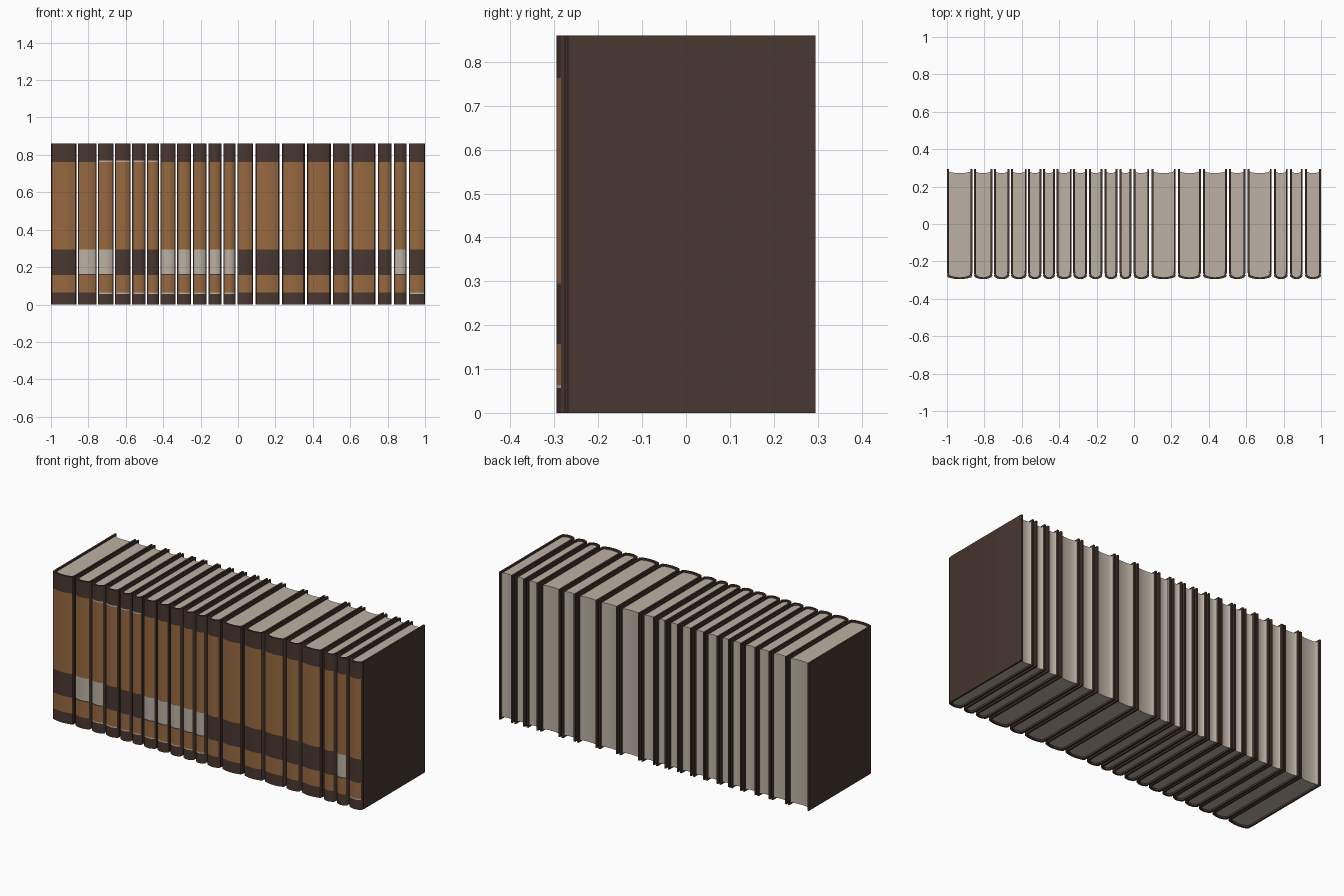
import bpy, bmesh, math

old = bpy.data.objects.get("Cube")
if old:
    bpy.data.objects.remove(old, do_unlink=True)


def material(name, rgb):
    m = bpy.data.materials.new(name)
    m.use_nodes = True
    m.diffuse_color = (*rgb, 1)
    m.node_tree.nodes["Principled BSDF"].inputs["Base Color"].default_value = (*rgb, 1)
    return m


LEATHER = material("dark brown leather", (0.065, 0.038, 0.030))
TAN = material("tan spine panel", (0.31, 0.14, 0.050))
PAPER = material("paper", (0.50, 0.44, 0.37))

HEIGHT, DEPTH, BOARD = 0.86, 0.295, 0.010
LINE = 0.007

# Spine panel boundaries, with a thin pale line next to some of them
LOW, MID_LOW, MID_HIGH, HIGH = 0.064, 0.157, 0.295, 0.763
LEVELS = [0, LOW - LINE, LOW, MID_LOW, MID_LOW + LINE, MID_HIGH, HIGH, HIGH + LINE, HEIGHT]


def extrude_loop(bm, loop, levels):
    """Stack copies of a closed outline and join them with side faces."""
    rings = [[bm.verts.new((x, y, z)) for x, y in loop] for z in levels]
    sides = []
    for k, (a, b) in enumerate(zip(rings, rings[1:])):
        for i in range(len(loop)):
            j = (i + 1) % len(loop)
            sides.append((k, i, bm.faces.new((a[i], a[j], b[j], b[i]))))
    return rings, sides


def finish(bm, name, mats, x):
    bmesh.ops.recalc_face_normals(bm, faces=bm.faces)
    mesh = bpy.data.meshes.new(name)
    bm.to_mesh(mesh)
    bm.free()
    for m in mats:
        mesh.materials.append(m)
    obj = bpy.data.objects.new(name, mesh)
    obj.location.x = x
    bpy.context.collection.objects.link(obj)
    bpy.ops.object.select_all(action="DESELECT")
    obj.select_set(True)
    bpy.context.view_layer.objects.active = obj
    bpy.ops.object.shade_smooth_by_angle(angle=math.radians(30))


def spine_points(hw):
    """Rounded spine from the left board to the right board."""
    reach = hw - 0.006
    pts = []
    for s in range(9):
        t = -1 + s / 4
        pts.append((reach * t, -DEPTH + 0.010 * t * t))
    return [(-hw, -0.276)] + pts + [(hw, -0.276)]


def build_book(number, x0, x1, lines):
    hw, cx = (x1 - x0) / 2, (x0 + x1) / 2
    spine = spine_points(hw)

    # Cover: two boards, hinge grooves and spine as one U-shaped shell
    outer = ([(-hw, DEPTH), (-hw, -0.262), (-hw + 0.003, -0.269)] + spine
             + [(hw - 0.003, -0.269), (hw, -0.262), (hw, DEPTH)])
    shrink = (hw - BOARD) / hw
    inner = [(x * shrink, y if y > 0 else y + BOARD) for x, y in outer]
    n = len(outer)
    bm = bmesh.new()
    rings, sides = extrude_loop(bm, outer + inner[::-1], LEVELS)
    for ring in (rings[0], rings[-1]):
        for i in range(n - 1):
            bm.faces.new((ring[i], ring[i + 1], ring[-2 - i], ring[-1 - i]))
    # Panels and pale lines on the spine faces
    for k, i, face in sides:
        if 4 <= i < n - 5:
            z = (LEVELS[k] + LEVELS[k + 1]) / 2
            if LOW < z < MID_LOW or MID_HIGH < z < HIGH:
                face.material_index = 1
            elif k in lines:
                face.material_index = 2
    finish(bm, f"book_cover_{number}", (LEATHER, TAN, PAPER), cx)

    # Page block with a hollow fore edge
    pw = hw - BOARD + 0.001
    front = [(x * shrink, y + BOARD - 0.001) for x, y in spine]
    back = [(pw * math.cos(a), 0.284 - 0.012 * math.sin(a))
            for a in (math.pi * s / 8 for s in range(9))]
    bm = bmesh.new()
    rings, _ = extrude_loop(bm, front + back, (0.010, HEIGHT - 0.010))
    for ring in rings:
        bm.faces.new(ring)
    finish(bm, f"page_block_{number}", (PAPER,), cx)


# Places where one book ends and the next begins
SEAMS = [-1, -0.86, -0.753, -0.662, -0.57, -0.491, -0.418, -0.329, -0.247, -0.163,
         -0.083, -0.008, 0.087, 0.229, 0.363, 0.502, 0.602, 0.742, 0.828, 0.908, 1]

count = len(SEAMS) - 1
for b in range(count):
    gap = 0.004 if b < 8 else 0.006
    left = SEAMS[b] + (gap if b else 0)
    right = SEAMS[b + 1] - (gap if b < count - 1 else 0)
    pale = set()
    if 2 <= b <= 10 or b == count - 1:
        pale.add(1)
    if b in (1, 2) or 6 <= b <= 10 or b == count - 2:
        pale.add(4)
    if 2 <= b <= 5:
        pale.add(6)
    build_book(b + 1, left, right, pale)
